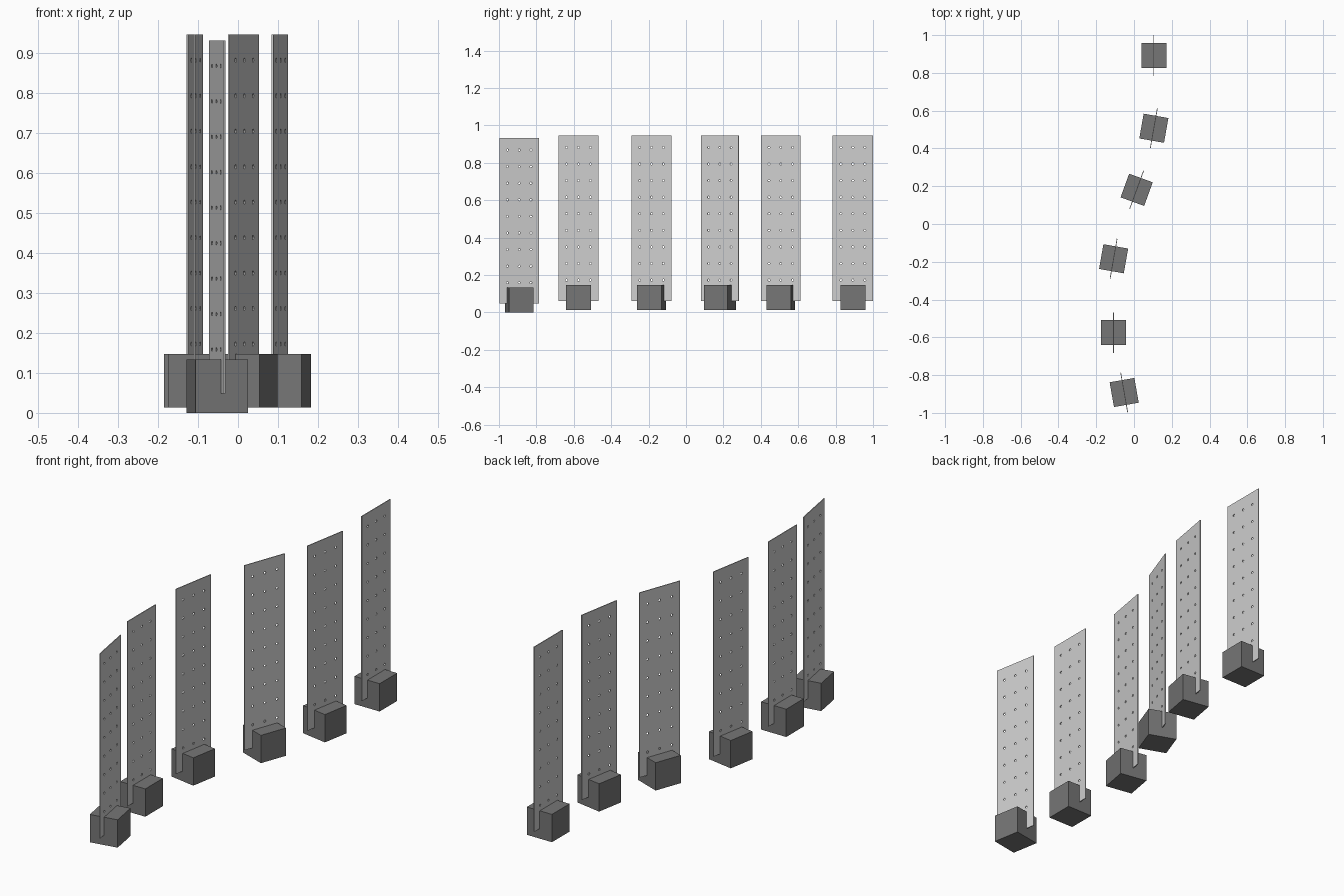
import bpy, bmesh, math
from mathutils import Matrix

if "Cube" in bpy.data.objects:
    bpy.data.objects.remove(bpy.data.objects["Cube"])

W, H, T = 0.215, 0.884, 0.004        # panel width, height, thickness
B = 0.133                            # block size
HOLE_R, COL, ROW = 0.0055, 0.064, 0.0887


def material(name, value):
    m = bpy.data.materials.new(name)
    m.diffuse_color = (value, value, value, 1)
    m.use_nodes = True
    m.node_tree.nodes["Principled BSDF"].inputs["Base Color"].default_value = m.diffuse_color
    return m


light_grey = material("light grey panel", 0.62)
dark_grey = material("dark grey block", 0.18)


def add_loop(curve, pts):
    s = curve.splines.new('POLY')
    s.points.add(len(pts) - 1)
    for p, (x, y) in zip(s.points, pts):
        p.co = (x, y, 0, 1)
    s.use_cyclic_u = True


def panel_mesh():
    # filled flat outline with three columns of through holes
    c = bpy.data.curves.new("panel_profile", 'CURVE')
    c.dimensions, c.fill_mode, c.extrude = '2D', 'BOTH', T / 2
    add_loop(c, [(-W / 2, 0), (W / 2, 0), (W / 2, H), (-W / 2, H)])
    for i in (-1, 0, 1):
        for j in range(9):
            cx, cy = i * COL, H - 0.064 - j * ROW
            add_loop(c, [(cx + HOLE_R * math.cos(k * math.tau / 10),
                          cy + HOLE_R * math.sin(k * math.tau / 10)) for k in range(10)])
    o = bpy.data.objects.new("panel_profile", c)
    bpy.context.collection.objects.link(o)
    dg = bpy.context.evaluated_depsgraph_get()
    me = bpy.data.meshes.new_from_object(o.evaluated_get(dg))
    bpy.data.objects.remove(o)
    bm = bmesh.new()
    bm.from_mesh(me)
    bmesh.ops.remove_doubles(bm, verts=bm.verts, dist=1e-5)
    bmesh.ops.recalc_face_normals(bm, faces=bm.faces)
    # stand it up: x -> y, y -> z, z -> x
    bm.transform(Matrix(((0, 0, 1, 0), (1, 0, 0, 0), (0, 1, 0, 0), (0, 0, 0, 1))))
    for f in bm.faces:
        f.smooth = False
        f.material_index = 0
    bm.to_mesh(me)
    bm.free()
    me.materials.clear()
    me.materials.append(light_grey)
    return me


def block_mesh():
    me = bpy.data.meshes.new("block")
    bm = bmesh.new()
    bmesh.ops.create_cube(bm, size=B, matrix=Matrix.Translation((0, 0, B / 2)))
    bm.to_mesh(me)
    bm.free()
    me.materials.append(dark_grey)
    return me


def place(name, mesh, loc, angle):
    o = bpy.data.objects.new(name, mesh)
    o.location = loc
    o.rotation_euler.z = math.radians(angle)
    bpy.context.collection.objects.link(o)


# x, y, base height, turn in degrees, from back to front
stands = [(0.105, 0.892, 0.014, 0), (0.105, 0.507, 0.014, -10),
          (0.014, 0.181, 0.014, -20), (-0.108, -0.184, 0.014, -10),
          (-0.108, -0.575, 0.014, 0), (-0.052, -0.892, 0.0, 10)]
panel, block = panel_mesh(), block_mesh()
for n, (x, y, z, a) in enumerate(stands, 1):
    place(f"base_block_{n}", block, (x, y, z), a)
    place(f"perforated_panel_{n}", panel, (x, y, z + 0.048), a)
